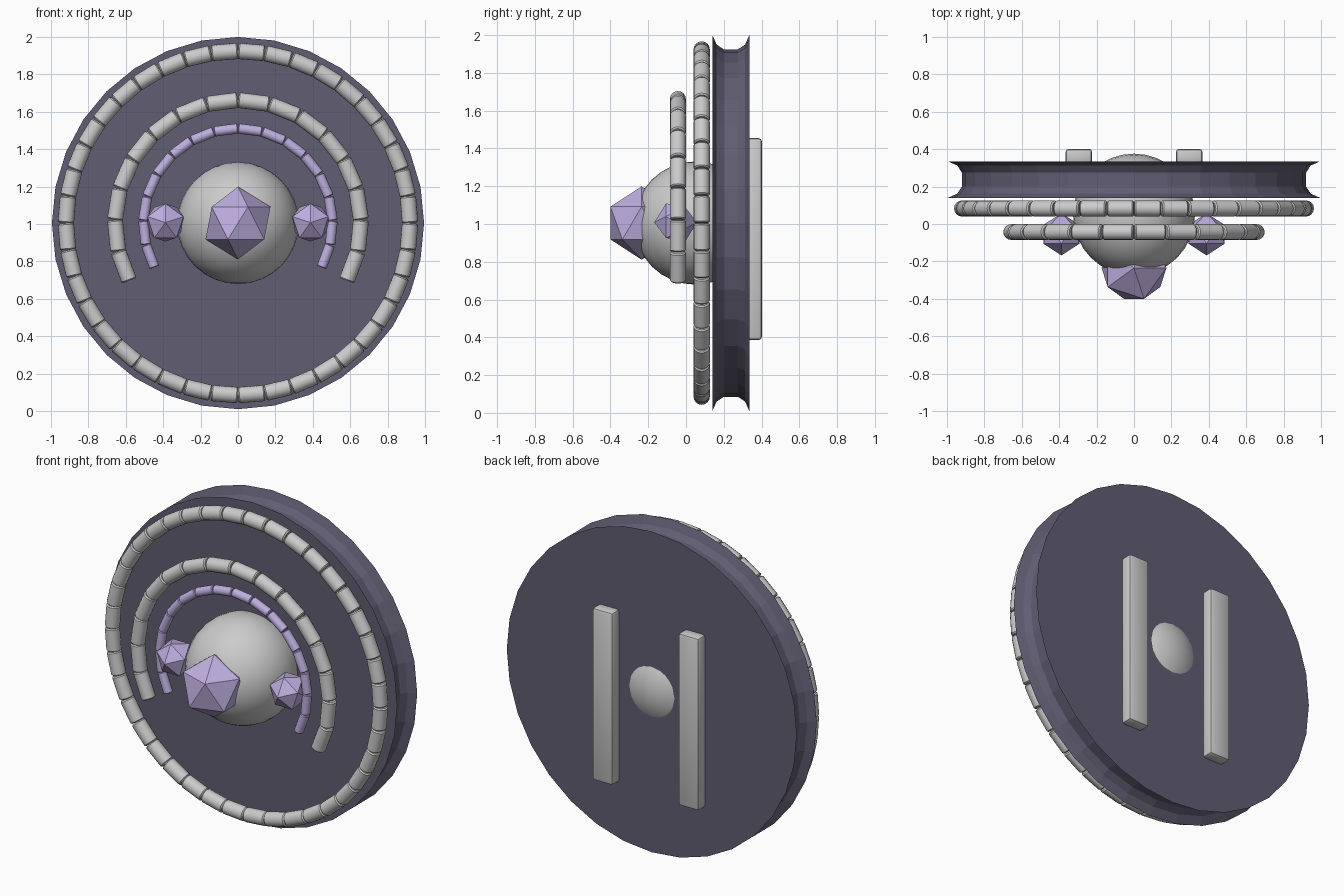
import bpy, bmesh, math
from mathutils import Matrix, Vector

if "Cube" in bpy.data.objects:
    bpy.data.objects.remove(bpy.data.objects["Cube"])

CZ = 1.005  # height of the hub axis


def material(name, rgb):
    m = bpy.data.materials.new(name)
    m.diffuse_color = (*rgb, 1)
    m.use_nodes = True
    m.node_tree.nodes["Principled BSDF"].inputs["Base Color"].default_value = m.diffuse_color
    return m


SLATE = material("slate", (0.12, 0.11, 0.17))
LILAC = material("lilac", (0.52, 0.43, 0.75))


def finish(name, bm, mat=None, smooth=None):
    bmesh.ops.recalc_face_normals(bm, faces=bm.faces)
    me = bpy.data.meshes.new(name)
    bm.to_mesh(me)
    bm.free()
    ob = bpy.data.objects.new(name, me)
    bpy.context.collection.objects.link(ob)
    if mat:
        me.materials.append(mat)
    if smooth:
        bpy.ops.object.select_all(action='DESELECT')
        ob.select_set(True)
        bpy.context.view_layer.objects.active = ob
        bpy.ops.object.shade_smooth_by_angle(angle=math.radians(smooth))
    return ob


def lathe(bm, profile, sides, matrix):
    """Capped solid of (radius, height) rings turned around local z."""
    rings = [[bm.verts.new(matrix @ Vector((r * math.cos(2 * math.pi * i / sides),
                                            r * math.sin(2 * math.pi * i / sides), h)))
              for i in range(sides)] for r, h in profile]
    for a, b in zip(rings, rings[1:]):
        for i in range(sides):
            j = (i + 1) % sides
            bm.faces.new((a[i], a[j], b[j], b[i]))
    bm.faces.new(rings[0][::-1])
    bm.faces.new(rings[-1])


def bead_arc(name, radius, tube, y, start, step, count, mat=None):
    """Row of bevelled cylinder beads following an arc in the xz plane."""
    bm = bmesh.new()
    half = radius * math.sin(step / 2) * 0.985
    bev = tube * 0.16
    profile = [(tube - bev, -half), (tube, -half + bev), (tube, half - bev), (tube - bev, half)]
    mid = radius * math.cos(step / 2)
    for k in range(count):
        a = start + (k + 0.5) * step
        place = Matrix.Translation((mid * math.cos(a), y, CZ + mid * math.sin(a)))
        lathe(bm, profile, 16, place @ Matrix.Rotation(-a, 4, 'Y'))
    return finish(name, bm, mat, 35)


def gem(name, loc, radius, rot=Matrix.Identity(4)):
    bm = bmesh.new()
    bmesh.ops.create_icosphere(bm, subdivisions=1, radius=radius,
                               matrix=Matrix.Translation(loc) @ rot)
    return finish(name, bm, LILAC)


# Disc with a hollowed rim
bm = bmesh.new()
rim = [(0.995, 0.14), (0.945, 0.162), (0.92, 0.20), (0.92, 0.275), (0.945, 0.313), (0.995, 0.335)]
lathe(bm, [(r, -y) for r, y in rim], 32,
      Matrix.Translation((0, 0, CZ)) @ Matrix.Rotation(math.pi / 2, 4, 'X'))
finish("disc", bm, SLATE)

# Beaded outer ring and the two open arcs
bead_arc("outer_bead_ring", 0.92, 0.043, 0.083, math.pi / 2, 2 * math.pi / 40, 40)
step = math.radians(14.75)
bead_arc("middle_bead_arc", 0.658, 0.042, -0.043, math.pi / 2 - 8 * step, step, 16)
bead_arc("inner_bead_arc", 0.506, 0.027, -0.043, math.pi / 2 - 8 * step, step, 16, LILAC)

# Central dome, poking slightly through the back
bm = bmesh.new()
bmesh.ops.create_uvsphere(bm, u_segments=32, v_segments=16, radius=0.326,
                          matrix=Matrix.Translation((0, 0.05, CZ)))
finish("central_dome", bm, None, 40)

# Faceted gems
gem("centre_gem", (0, -0.235, CZ), 0.194)
for s, side in ((-1, "left"), (1, "right")):
    gem(side + "_gem", (s * 0.388, -0.055, CZ + 0.003), 0.113,
        Matrix.Rotation(math.pi / 2, 4, 'X') @ Matrix.Rotation(math.radians(18), 4, 'Z'))

# Pair of rails on the back
for s, side in ((-1, "left"), (1, "right")):
    bm = bmesh.new()
    bmesh.ops.create_cube(bm, size=1, matrix=Matrix.Translation((s * 0.295, 0.36, 0.92))
                          @ Matrix.Diagonal((0.142, 0.084, 1.07, 1)))
    bmesh.ops.bevel(bm, geom=bm.edges[:], offset=0.018, segments=2, profile=0.5, affect='EDGES')
    finish(side + "_back_rail", bm, None, 35)
